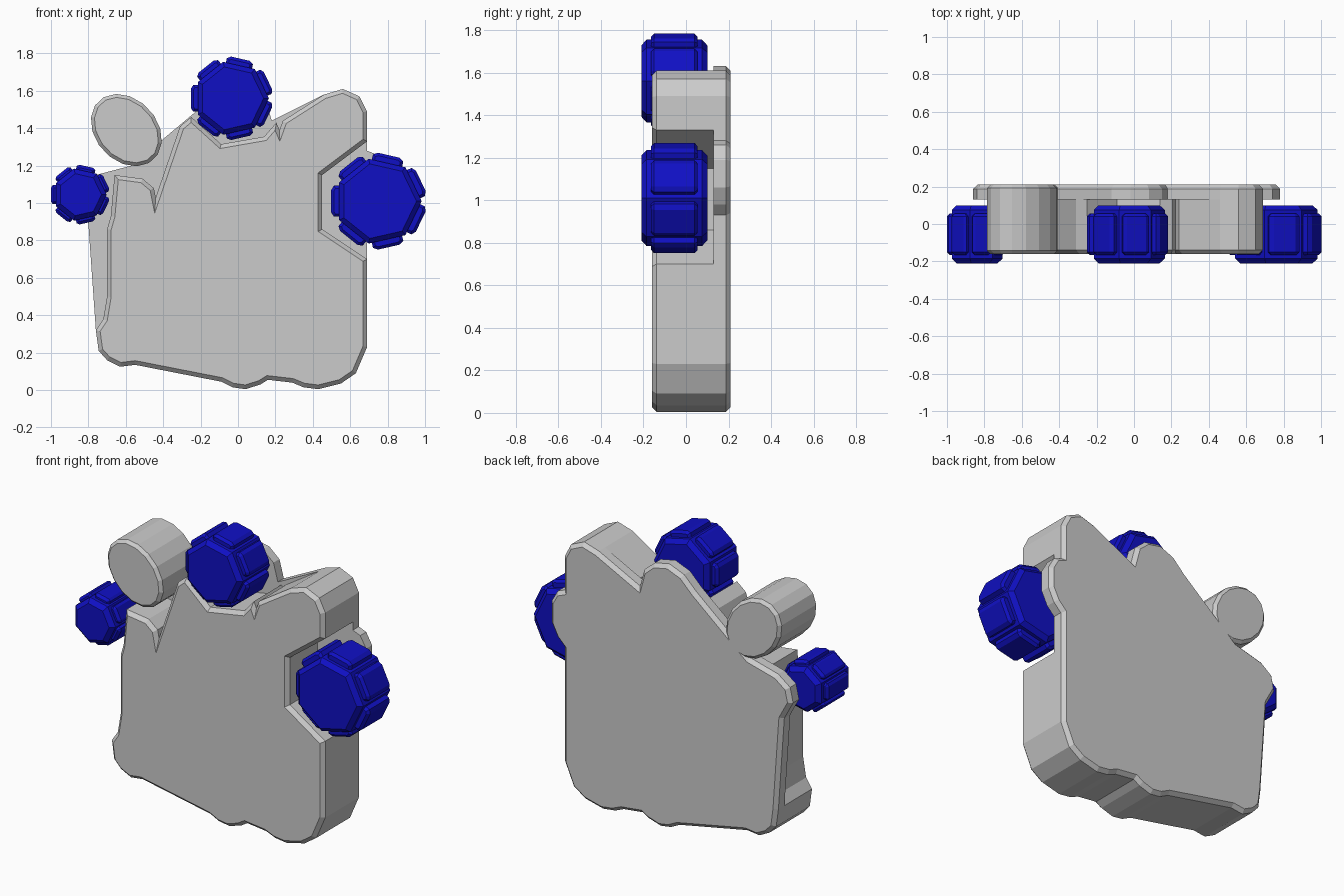
import bpy, bmesh
from math import sin, cos, pi, radians
from mathutils import Vector

if "Cube" in bpy.data.objects:
    bpy.data.objects.remove(bpy.data.objects["Cube"])


def inset(pts, d):
    """Mitred inset of a counter-clockwise outline."""
    out = []
    for i, p in enumerate(pts):
        p = Vector(p)
        a = (p - Vector(pts[i - 1])).normalized()
        b = (Vector(pts[(i + 1) % len(pts)]) - p).normalized()
        n1, n2 = Vector((-a.y, a.x)), Vector((-b.y, b.x))
        m = (n1 + n2) / max(1 + n1.dot(n2), 0.01) * d
        if m.length > 0.2:
            m = m.normalized() * 0.2
        out.append(p + m)
    return out


def prism(name, pts, y0, y1, front=0.0, back=0.0, mat=None):
    """Extrude an x-z outline along y, with chamfered front and back rims."""
    levels = [(y0, front)]
    if front:
        levels.append((y0 + front, 0))
    if back:
        levels.append((y1 - back, 0))
    levels.append((y1, back))
    bm = bmesh.new()
    rings = [[bm.verts.new((x, y, z)) for x, z in (inset(pts, d) if d else pts)]
             for y, d in levels]
    n = len(pts)
    for r, s in zip(rings, rings[1:]):
        for i in range(n):
            bm.faces.new((r[i], r[(i + 1) % n], s[(i + 1) % n], s[i]))
    bm.faces.new(rings[0])
    bm.faces.new(rings[-1][::-1])
    bmesh.ops.recalc_face_normals(bm, faces=bm.faces)
    me = bpy.data.meshes.new(name)
    bm.to_mesh(me)
    bm.free()
    ob = bpy.data.objects.new(name, me)
    bpy.context.collection.objects.link(ob)
    if mat:
        me.materials.append(mat)
    return ob


blue = bpy.data.materials.new("blue")
blue.diffuse_color = (0.005, 0.005, 0.55, 1)
blue.use_nodes = True
blue.node_tree.nodes["Principled BSDF"].inputs["Base Color"].default_value = blue.diffuse_color

# Shared lower edge with three shallow bumps
bottom = [(-0.70, 0.16), (-0.63, 0.125), (-0.55, 0.135), (-0.09, 0.045),
          (-0.03, 0.015), (0.04, 0.005), (0.12, 0.03), (0.16, 0.055),
          (0.29, 0.04), (0.35, 0.015), (0.43, 0.005), (0.55, 0.035),
          (0.63, 0.09), (0.69, 0.23)]

# Thick front body, notched where the blue knobs sit
front_outline = [(-0.76, 0.32), (-0.745, 0.21)] + bottom + [
    (0.69, 0.70), (0.45, 0.86), (0.45, 1.15), (0.69, 1.33),
    (0.69, 1.49), (0.65, 1.57), (0.56, 1.61), (0.46, 1.58),
    (0.24, 1.44), (0.222, 1.39), (0.205, 1.43), (0.14, 1.355),
    (-0.09, 1.315), (-0.25, 1.46), (-0.31, 1.41),
    (-0.44, 1.03), (-0.45, 1.08), (-0.51, 1.13), (-0.66, 1.15),
    (-0.68, 0.93), (-0.70, 0.86), (-0.70, 0.50), (-0.72, 0.38)]
prism("body_front", front_outline, -0.16, 0.13, front=0.022)

# Thinner back plate with lobes behind each knob
back_outline = [(-0.76, 0.32), (-0.745, 0.21)] + bottom + [
    (0.69, 0.93), (0.74, 0.98), (0.78, 1.06), (0.78, 1.19), (0.74, 1.26),
    (0.69, 1.28), (0.69, 1.49), (0.65, 1.57), (0.56, 1.61), (0.46, 1.58),
    (0.18, 1.44), (0.15, 1.55), (0.08, 1.61), (-0.02, 1.63),
    (-0.12, 1.59), (-0.20, 1.51), (-0.57, 1.20), (-0.76, 1.15),
    (-0.84, 1.09), (-0.86, 1.00), (-0.80, 0.89)]
prism("body_back", back_outline, 0.13, 0.21, back=0.022)

# Separate oval post at upper left
oval = []
for i in range(16):
    t = 2 * pi * (i + 0.5) / 16
    u, v, tilt = 0.215 * cos(t), 0.165 * sin(t), radians(-47)
    oval.append((-0.597 + u * cos(tilt) - v * sin(tilt),
                 1.39 + u * sin(tilt) + v * cos(tilt)))
prism("oval_post", oval, -0.16, 0.21, 0.018, 0.018)


def knob(name, cx, cz, radius):
    """Seven-sided blue knob with a raised pad on each side."""
    n = 7
    apothem = radius * 0.83
    corner = apothem / cos(pi / n)
    core = [(cx + corner * cos(pi + (i + 0.5) * 2 * pi / n),
             cz + corner * sin(pi + (i + 0.5) * 2 * pi / n)) for i in range(n)]
    prism(name + "_core", core, -0.21, 0.10, 0.025, 0.025, blue)
    half = radius * 0.33
    for i in range(n):
        a = pi + i * 2 * pi / n
        shape = [(apothem * 0.85, -half), (radius * 0.94, -half),
                 (radius, -half * 0.72), (radius, half * 0.72),
                 (radius * 0.94, half), (apothem * 0.85, half)]
        pad = [(cx + r * cos(a) - w * sin(a), cz + r * sin(a) + w * cos(a))
               for r, w in shape]
        prism(f"{name}_pad_{i + 1}", pad, -0.165, 0.055, 0.015, 0.015, blue)


# Three blue knobs
knob("top_knob", -0.035, 1.56, 0.217)
knob("right_knob", 0.75, 1.01, 0.252)
knob("left_knob", -0.845, 1.045, 0.155)
